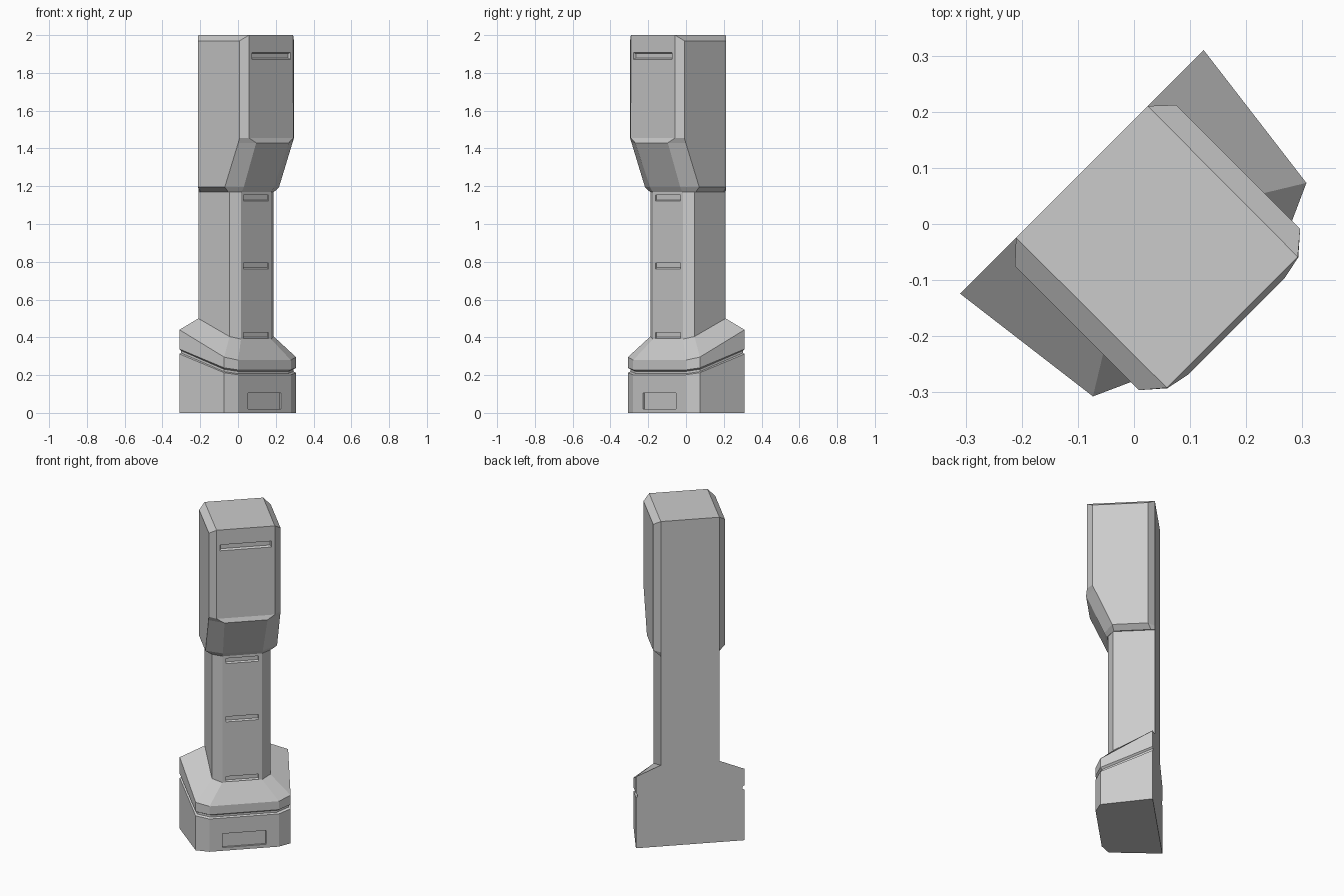
import bpy, bmesh, math

if "Cube" in bpy.data.objects:
    bpy.data.objects.remove(bpy.data.objects["Cube"])

R = math.sqrt(0.5)
BACK = -0.1315          # depth of the flat back plane


def place(u, d, z):
    # u runs along the back plane, d points outward; the model is turned 45 degrees
    return ((u + d) * R, (u - d) * R, z)


def make_object(name, bm):
    bmesh.ops.recalc_face_normals(bm, faces=bm.faces)
    mesh = bpy.data.meshes.new(name)
    bm.to_mesh(mesh)
    bm.free()
    ob = bpy.data.objects.new(name, mesh)
    bpy.context.collection.objects.link(ob)
    return ob


def loft(name, half_rings, strip_top=False):
    # each half ring is [(u, d, z)...] from back to front, mirrored across u = 0
    bm = bmesh.new()
    rings = []
    for half in half_rings:
        pts = half + [(-u, d, z) for u, d, z in reversed(half)]
        rings.append([bm.verts.new(place(*p)) for p in pts])
    n = len(rings[0])
    for a, b in zip(rings, rings[1:]):
        for i in range(n):
            j = (i + 1) % n
            bm.faces.new((a[i], a[j], b[j], b[i]))
    bm.faces.new(rings[0])
    top, h = rings[-1], n // 2
    if strip_top:       # flat middle with two bevelled side strips
        bm.faces.new(top[:h])
        bm.faces.new(top[h:])
        bm.faces.new((top[0], top[h - 1], top[h], top[-1]))
    else:
        bm.faces.new(top)
    return make_object(name, bm)


def cut_slot(target, half_w, face_d, z0, z1, depth, low=0.0, high=0.0, end=0.0):
    # recess in the front; low/high/end slope its walls inward
    bm = bmesh.new()
    loops = []
    for t, d in ((-1, face_d + depth), (1, face_d - depth)):
        a, b, w = z0 + t * low, z1 - t * high, half_w - t * end
        loops.append([bm.verts.new(place(*p)) for p in
                      ((-w, d, a), (w, d, a), (w, d, b), (-w, d, b))])
    for i in range(4):
        j = (i + 1) % 4
        bm.faces.new((loops[0][i], loops[0][j], loops[1][j], loops[1][i]))
    bm.faces.new(loops[0])
    bm.faces.new(loops[1])
    cutter = make_object("slot_cutter", bm)
    cutter.hide_render = True
    mod = target.modifiers.new("slot", 'BOOLEAN')
    mod.operation, mod.solver, mod.object = 'DIFFERENCE', 'EXACT', cutter
    bpy.context.view_layer.objects.active = target
    bpy.ops.object.modifier_apply(modifier=mod.name)
    bpy.data.objects.remove(cutter)


BASE = [(0.307, BACK), (0.269, 0.1655), (0.197, 0.198)]
POST = [(0.1655, BACK), (0.1655, 0.102), (0.1125, 0.135)]


def slant(section, z_back, slope, inset=0.0):
    # ring whose height falls from back to front
    return [(u - inset, d - (inset if d > BACK else 0), z_back - slope * (d - BACK))
            for u, d in section]


# Flared base with a slanted groove and sloping shoulders
base = loft("base", [
    slant(BASE, 0, 0),
    slant(BASE, 0.312, 0.335),
    slant(BASE, 0.318, 0.335, 0.010),
    slant(BASE, 0.330, 0.335, 0.010),
    slant(BASE, 0.338, 0.335),
    slant(BASE, 0.44, 0.487),
    slant(POST, 0.50, 0.41)])
cut_slot(base, 0.124, 0.198, 0.02, 0.105, 0.012)

# Chamfered post
post = loft("post", [slant(POST, 0.50, 0.41), slant(POST, 1.17, 0)])
for z in (0.41, 0.778, 1.137):
    cut_slot(post, 0.092, 0.135, z - 0.016, z + 0.016, 0.008, low=0.007)

# Overhanging head, stepping inward below the knee
head = loft("head", [
    [(0.1655, BACK, 1.17), (0.172, -0.11, 1.17), (0.172, 0.098, 1.17), (0.112, 0.14, 1.17)],
    [(0.166, BACK, 1.195), (0.203, -0.097, 1.195), (0.203, 0.104, 1.195), (0.113, 0.156, 1.195)],
    [(0.166, BACK, 1.43), (0.203, -0.097, 1.43), (0.203, 0.205, 1.43), (0.122, 0.258, 1.43)],
    [(0.166, BACK, 1.455), (0.203, -0.097, 1.455), (0.203, 0.2157, 1.455), (0.165, 0.249, 1.455)],
    [(0.166, BACK, 2.0), (0.203, -0.097, 1.97), (0.203, 0.2157, 1.97), (0.165, 0.248, 2.0)],
], strip_top=True)
cut_slot(head, 0.145, 0.248, 1.872, 1.908, 0.014, low=0.006, high=0.006, end=0.004)
